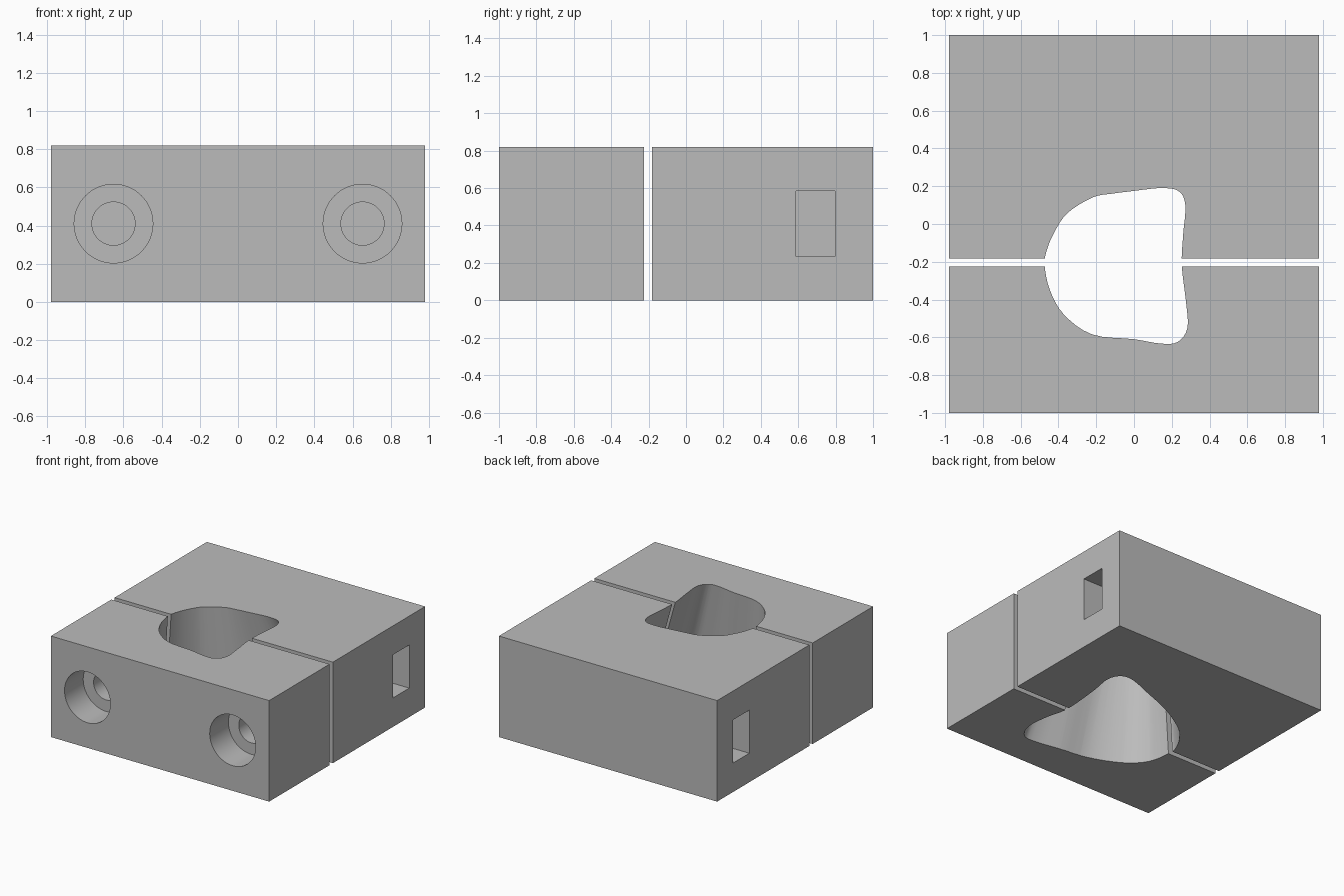
import bpy, bmesh, math
from mathutils import Vector, Matrix

if "Cube" in bpy.data.objects:
    bpy.data.objects.remove(bpy.data.objects["Cube"])

WIDTH, HEIGHT = 1.96, 0.82

grey = bpy.data.materials.new("plain grey")
grey.use_nodes = True
COLOUR = (0.5, 0.5, 0.5, 1)
grey.diffuse_color = COLOUR
grey.node_tree.nodes["Principled BSDF"].inputs["Base Color"].default_value = COLOUR


def finish(name, bm):
    bmesh.ops.recalc_face_normals(bm, faces=bm.faces)
    mesh = bpy.data.meshes.new(name)
    bm.to_mesh(mesh)
    bm.free()
    mesh.materials.append(grey)
    obj = bpy.data.objects.new(name, mesh)
    bpy.context.collection.objects.link(obj)
    return obj


def box(name, low, high):
    low, high = Vector(low), Vector(high)
    bm = bmesh.new()
    bmesh.ops.create_cube(bm, size=1, matrix=Matrix.Translation((low + high) / 2)
                          @ Matrix.Diagonal((*(high - low), 1)))
    return finish(name, bm)


def bore(name, x, radius, y0, y1):
    bm = bmesh.new()
    place = Matrix.Translation((x, (y0 + y1) / 2, HEIGHT / 2)) @ Matrix.Rotation(math.pi / 2, 4, "X")
    bmesh.ops.create_cone(bm, cap_ends=True, segments=64, radius1=radius,
                          radius2=radius, depth=y1 - y0, matrix=place)
    return finish(name, bm)


def smooth_loop(points, steps=4):
    """Closed Catmull-Rom curve through the points."""
    pts = [Vector(p) for p in points]
    out = []
    for i in range(len(pts)):
        a, b, c, d = (pts[(i + k) % len(pts)] for k in (-1, 0, 1, 2))
        for s in range(steps):
            t = s / steps
            out.append(b + (c - a) * t / 2 + (a * 2 - b * 5 + c * 4 - d) * t * t / 2
                       + (b * 3 - a - c * 3 + d) * t ** 3 / 2)
    return out


def loft(name, bottom, top, extra=0.04):
    """Straight-walled tunnel, carried a little past both faces."""
    bm = bmesh.new()
    pairs = list(zip(smooth_loop(bottom), smooth_loop(top)))
    rings = [[bm.verts.new((*b.lerp(t, f), f * HEIGHT)) for b, t in pairs]
             for f in (-extra, 1 + extra)]
    for i in range(len(pairs)):
        j = (i + 1) % len(pairs)
        bm.faces.new((rings[0][i], rings[0][j], rings[1][j], rings[1][i]))
    for ring in rings:
        bm.faces.new(ring)
    return finish(name, bm)


# Clamp halves
front = box("front_clamp_half", (-WIDTH / 2, -1, 0), (WIDTH / 2, -0.225, HEIGHT))
back = box("back_clamp_half", (-WIDTH / 2, -0.183, 0), (WIDTH / 2, 1, HEIGHT))

# Flared central opening
bottom_rim = [(-.525, -.205), (-.49, -.4), (-.353, -.546), (-.1, -.655), (.14, -.69),
              (.35, -.725), (.47, -.71), (.535, -.58), (.52, -.39), (.48, -.2),
              (.505, .13), (.535, .33), (.485, .435), (.37, .44), (.16, .36),
              (0, .3), (-.167, .22), (-.35, .1), (-.45, -.01), (-.51, -.12)]
top_rim = [(-.473, -.22), (-.445, -.35), (-.37, -.48), (-.22, -.585), (0, -.61),
           (.14, -.633), (.23, -.625), (.283, -.55), (.275, -.41), (.253, -.22),
           (.26, -.06), (.272, .1), (.235, .175), (.14, .19), (0, .175),
           (-.12, .16), (-.22, .14), (-.35, .06), (-.42, -.04), (-.462, -.14)]
cutters = [loft("opening_cutter", bottom_rim, top_rim)]

# Bolt holes with counterbores, and nut slots in the sides
for side in (-1, 1):
    x = side * 0.652
    cutters.append(bore("counterbore_cutter", x, 0.206, -1.1, -0.76))
    cutters.append(bore("bolt_cutter", x, 0.113, -0.9, 0.7))
    xs = sorted((side * 0.46, side * 1.1))
    cutters.append(box("nut_slot_cutter", (xs[0], 0.587, 0.235), (xs[1], 0.797, 0.585)))

# Cut both halves and bake the result
for half in (front, back):
    for cutter in cutters:
        mod = half.modifiers.new(cutter.name, "BOOLEAN")
        mod.operation, mod.solver, mod.object = "DIFFERENCE", "EXACT", cutter
bpy.context.view_layer.update()
graph = bpy.context.evaluated_depsgraph_get()
baked = [bpy.data.meshes.new_from_object(half.evaluated_get(graph)) for half in (front, back)]
for half, mesh in zip((front, back), baked):
    half.modifiers.clear()
    half.data = mesh
for cutter in cutters:
    bpy.data.objects.remove(cutter)

# Smooth the curved walls, keep the edges sharp
bpy.ops.object.select_all(action="DESELECT")
for half in (front, back):
    half.select_set(True)
bpy.context.view_layer.objects.active = front
bpy.ops.object.shade_smooth_by_angle(angle=math.radians(30))
